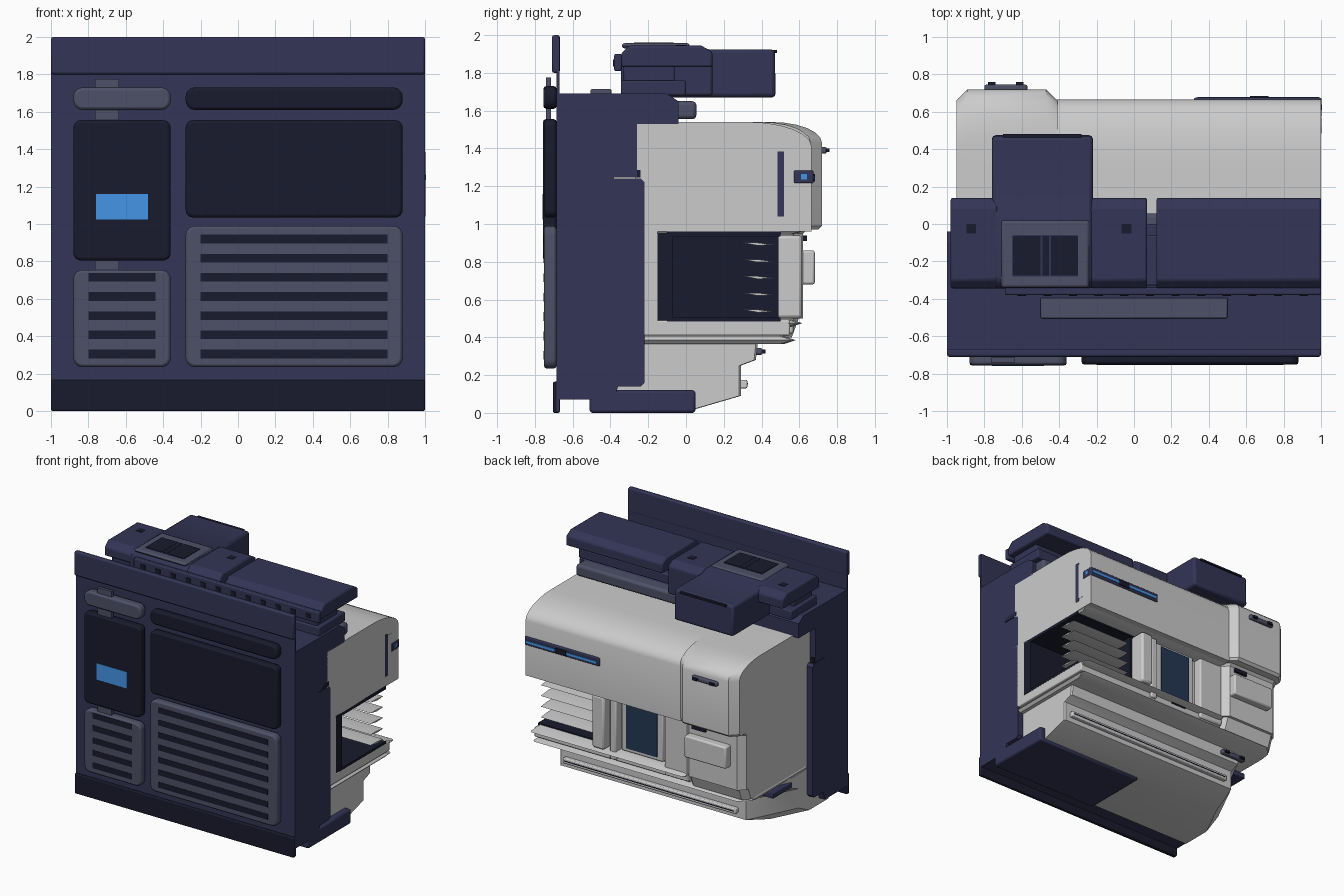
import bpy, bmesh, math


def material(name, rgb):
    m = bpy.data.materials.new(name)
    m.diffuse_color = (*rgb, 1)
    return m


NAVY = material("navy", (0.033, 0.035, 0.092))
DARK = material("dark", (0.010, 0.011, 0.026))
SLATE = material("slate", (0.076, 0.08, 0.135))
BLUE = material("blue", (0.06, 0.3, 0.8))
GLASS = material("glass", (0.018, 0.04, 0.09))


def finish(name, rings, mat=None, bevel=0.0, segs=2):
    """Skin a stack of equal rings, cap the ends and bevel the hard edges."""
    bm = bmesh.new()
    loops = [[bm.verts.new(p) for p in r] for r in rings]
    n = len(loops[0])
    for a, b in zip(loops, loops[1:]):
        for i in range(n):
            bm.faces.new((a[i], a[(i + 1) % n], b[(i + 1) % n], b[i]))
    bm.faces.new(loops[0][::-1])
    bm.faces.new(loops[-1])
    bmesh.ops.recalc_face_normals(bm, faces=bm.faces)
    me = bpy.data.meshes.new(name)
    bm.to_mesh(me)
    bm.free()
    ob = bpy.data.objects.new(name, me)
    bpy.context.collection.objects.link(ob)
    if mat:
        me.materials.append(mat)
    if bevel:
        mod = ob.modifiers.new("bevel", "BEVEL")
        mod.width, mod.segments = bevel, segs
        mod.limit_method, mod.angle_limit = "ANGLE", math.radians(40)
    bpy.context.view_layer.objects.active = ob
    ob.select_set(True)
    bpy.ops.object.shade_smooth_by_angle(angle=math.radians(30))
    ob.select_set(False)
    return ob


def box(name, x, y, z, mat=None, bevel=0.0, segs=2):
    rings = [[(x[0], y[0], h), (x[1], y[0], h), (x[1], y[1], h), (x[0], y[1], h)] for h in z]
    return finish(name, rings, mat, bevel, segs)


def prism_x(name, profile, x, mat=None, bevel=0.0):
    """Extrude a (y, z) profile along x."""
    return finish(name, [[(h, a, b) for a, b in profile] for h in x], mat, bevel)


def plan(x0, x1, y0, y1, cl=0.0001, cr=0.0001, k=1):
    """Floor plan with its two back corners cut; k stretches the left cut along y."""
    return [(x0, y0), (x1, y0), (x1, y1 - cr), (x1 - cr, y1), (x0 + cl, y1), (x0, y1 - cl * k)]


def loft_z(name, layers, mat=None, bevel=0.0):
    return finish(name, [[(px, py, z) for px, py in pts] for z, pts in layers], mat, bevel)


def panel(name, x, z, y, r, mat, bevel=0.015):
    """Rounded rectangle facing the front."""
    pts = []
    for cx, cz, a0 in ((x[1] - r, z[1] - r, 0), (x[0] + r, z[1] - r, 90),
                       (x[0] + r, z[0] + r, 180), (x[1] - r, z[0] + r, 270)):
        for k in range(6):
            a = math.radians(a0 + 18 * k)
            pts.append((cx + r * math.cos(a), cz + r * math.sin(a)))
    return finish(name, [[(px, h, pz) for px, pz in pts] for h in y], mat, bevel)


# Front wall with trims
box("front_wall", (-1, 1), (-0.685, -0.67), (0.01, 1.99), NAVY)
box("top_trim", (-1, 1), (-0.71, -0.668), (1.8, 2.0), NAVY, 0.012)
box("bottom_trim", (-1, 1), (-0.704, -0.668), (0, 0.165), DARK, 0.008)

# Front panels, handle and screen
LEFT, RIGHT = (-0.88, -0.36), (-0.28, 0.88)
box("strap", (-0.765, -0.635), (-0.74, -0.715), (0.75, 1.775), SLATE)
panel("handle_bar", LEFT, (1.61, 1.73), (-0.755, -0.685), 0.05, SLATE)
panel("control_panel", LEFT, (0.805, 1.555), (-0.757, -0.685), 0.04, DARK)
panel("upper_bar", RIGHT, (1.61, 1.73), (-0.75, -0.685), 0.05, DARK)
panel("display_panel", RIGHT, (1.035, 1.555), (-0.75, -0.685), 0.04, DARK)
box("screen", (-0.76, -0.48), (-0.76, -0.74), (1.025, 1.16), BLUE)
for side, xr, top, rows in (("left", LEFT, 0.755, 5), ("right", RIGHT, 0.99, 7)):
    panel(side + "_vent", xr, (0.235, top), (-0.752, -0.685), 0.05, SLATE)
    for i in range(rows):
        zc = 0.305 + 0.1025 * i
        box(f"{side}_vent_slot_{i}", (xr[0] + 0.08, xr[1] - 0.08), (-0.755, -0.74),
            (zc - 0.023, zc + 0.023), DARK)

# Navy cabinet
prism_x("cabinet", [(-0.68, 0.07), (-0.38, 0.07), (-0.36, 0.14), (-0.24, 0.14), (-0.22, 0.16),
                    (-0.22, 1.22), (-0.24, 1.24), (-0.38, 1.24), (-0.38, 1.25), (-0.26, 1.25),
                    (-0.26, 1.53), (-0.04, 1.53), (-0.04, 1.65), (-0.1, 1.69), (-0.68, 1.69)],
        (-1, 1), NAVY)
for s in (-1, 1):
    box("side_catch", (s * 0.985 - 0.015, s * 0.985 + 0.015), (-0.38, -0.24), (1.245, 1.285), DARK)
box("top_rail", (-0.5, 0.5), (-0.505, -0.395), (1.68, 1.715), SLATE, 0.008)
box("rear_pipe", (0.0, 0.97), (-0.06, 0.055), (1.555, 1.65), SLATE, 0.02)

# Foot slab and the left shelf under the lower lip
box("foot_slab", (0.0, 1.0), (-0.51, 0.05), (0, 0.12), NAVY, 0.015)
box("left_shelf", (-0.95, -0.78), (-0.25, 0.22), (0.29, 0.335), NAVY, 0.006)


# Roof units
def roof_unit(name, x, y1, z0):
    prism_x(name, [(-0.345, z0), (-0.345, 1.9), (-0.3, 1.945), (0.08, 1.945), (y1, 1.91), (y1, z0)],
            x, NAVY, 0.012)

roof_unit("roof_left", (-0.98, -0.73), 0.14, 1.83)
box("roof_left_base", (-0.96, -0.73), (-0.34, 0.0), (1.68, 1.76), NAVY, 0.01)
box("roof_left_layer", (-0.93, -0.73), (-0.32, -0.08), (1.75, 1.84), NAVY, 0.01)
roof_unit("roof_middle", (-0.23, 0.07), 0.14, 1.68)
roof_unit("roof_long", (0.12, 1.0), 0.14, 1.83)
box("roof_long_layer", (0.06, 0.95), (-0.33, -0.06), (1.74, 1.84), NAVY, 0.01)
box("roof_long_base", (0.05, 0.98), (-0.345, 0.0), (1.68, 1.76), NAVY, 0.01)
prism_x("roof_block", [(-0.345, 1.67), (-0.345, 1.9), (-0.3, 1.945), (0.06, 1.945), (0.12, 1.925),
                       (0.47, 1.925), (0.475, 1.67)], (-0.76, -0.22), NAVY, 0.02)
box("roof_block_seam", (-0.7, -0.28), (0.46, 0.482), (1.905, 1.92), DARK)
box("roof_frame", (-0.71, -0.24), (-0.34, 0.02), (1.93, 1.957), SLATE, 0.015)
box("roof_frame_inset", (-0.65, -0.3), (-0.28, -0.06), (1.94, 1.959), NAVY)
for x0, x1 in ((-0.65, -0.5), (-0.49, -0.455), (-0.445, -0.3)):
    box("roof_slat", (x0, x1), (-0.275, -0.065), (1.95, 1.962), DARK)
for xc in (-0.87, -0.04):
    box("roof_button", (xc - 0.026, xc + 0.026), (-0.052, 0.0), (1.94, 1.948), DARK)
box("roof_front_ledge", (-0.69, 1.0), (-0.38, -0.34), (1.81, 1.9), NAVY, 0.008)
for i in range(12):
    xc = -0.6 + 0.137 * i
    box(f"roof_front_dash_{i}", (xc - 0.022, xc + 0.022), (-0.386, -0.37), (1.835, 1.87), DARK)

# Upper grey housing with rounded back
arc = [math.radians(15 * k) for k in range(7)]
housing = prism_x("upper_housing", [(-0.27, 0.96), (-0.27, 1.54)] +
                  [(0.33 + 0.335 * math.sin(a), 1.41 + 0.13 * math.cos(a)) for a in arc] +
                  [(0.665, 0.96)], (-0.42, 1.0))
loft_z("corner_housing", [(0.97, plan(-0.95, -0.41, -0.27, 0.7, 0.06, 0.06)),
                          (0.99, plan(-0.95, -0.41, -0.27, 0.72, 0.06, 0.06))] +
       [(1.43 + 0.11 * math.sin(a), plan(-0.95, -0.41, -0.27, 0.45 + 0.27 * math.cos(a), 0.06, 0.06))
        for a in arc])


def grip(name, y, z):
    box(name, (-0.8, -0.57), (y - 0.02, y + 0.025), (z - 0.018, z + 0.018), SLATE, 0.01)
    for xc in (-0.76, -0.61):
        box(name + "_stud", (xc - 0.02, xc + 0.02), (y, y + 0.04), (z - 0.01, z + 0.01), DARK)

grip("upper_grip", 0.72, 1.39)
grip("lower_grip", 0.38, 0.325)

# Blue light strip and side frame
box("light_strip_housing", (0.32, 1.003), (0.57, 0.675), (1.215, 1.285), NAVY, 0.008)
box("light_strip", (0.34, 0.99), (0.61, 0.68), (1.235, 1.255), BLUE)
box("light_strip_end", (0.98, 1.005), (0.61, 0.64), (1.235, 1.265), BLUE)
box("light_strip_clip", (0.62, 0.72), (0.66, 0.684), (1.225, 1.265), DARK)
box("side_frame", (0.98, 1.003), (0.485, 0.52), (1.04, 1.385), NAVY)
box("side_frame_panel", (0.98, 1.002), (0.52, 0.57), (1.06, 1.37))

# Middle section: corner stack, window bay and column
box("middle_core", (-0.95, 0.42), (-0.23, 0.5), (0.4, 0.97))
loft_z("corner_middle", [(0.5, plan(-0.95, -0.41, -0.2, 0.62, 0.05, 0.05)),
                         (0.95, plan(-0.95, -0.41, -0.2, 0.62, 0.05, 0.05)),
                         (0.98, plan(-0.95, -0.41, -0.2, 0.65, 0.05, 0.05))])
loft_z("corner_lower", [(0.4, plan(-0.95, -0.41, -0.2, 0.56, 0.05, 0.05)),
                        (0.51, plan(-0.95, -0.41, -0.2, 0.6, 0.05, 0.05))])
box("corner_drawer", (-0.84, -0.46), (0.6, 0.682), (0.68, 0.86), None, 0.012)
box("corner_label", (-0.62, -0.5), (0.6, 0.64), (0.91, 0.94), DARK)
box("window_post_left", (-0.42, -0.2), (0.45, 0.57), (0.42, 0.97), None, 0.012)
box("window_post_right", (0.24, 0.3), (0.45, 0.57), (0.42, 0.97), None, 0.012)
box("column", (0.32, 0.43), (0.45, 0.615), (0.5, 0.94), None, 0.018)
box("window_frame", (-0.16, 0.22), (0.48, 0.53), (0.5, 0.96), None, 0.01)
box("window_glass", (-0.11, 0.17), (0.5, 0.538), (0.53, 0.93), GLASS)
box("window_sill", (-0.42, 1.0), (-0.23, 0.55), (0.41, 0.49), None, 0.008)
box("sill_label", (-0.06, 0.08), (0.53, 0.556), (0.445, 0.465), DARK)

# Open side bay with fins
box("bay_back", (0.4, 1.0), (-0.15, -0.07), (0.49, 0.95), DARK)
box("bay_wall", (0.41, 0.45), (-0.1, 0.49), (0.49, 0.95), DARK)
box("bay_floor", (0.41, 1.0), (-0.1, 0.5), (0.485, 0.505), DARK)
box("bay_ceiling", (0.41, 1.0), (-0.1, 0.5), (0.935, 0.965), DARK)
box("bay_rear_block", (0.4, 1.0), (-0.23, -0.15), (0.42, 0.97))
for i in range(5):
    zc = 0.54 + 0.0885 * i
    prism_x(f"fin_{i}", [(0.3, zc + 0.007), (0.38, zc - 0.008), (0.465, zc - 0.004), (0.38, zc + 0.007)],
            (0.43, 1.0))


# Flared lips
def lip(name, x0, z, y, c=0.08, k=1):
    loft_z(name, [(z - 0.02, plan(x0, 0.98, -0.23, y - 0.06, c, 0.02, k)),
                  (z, plan(x0 - 0.01, 1.0, -0.23, y, c, 0.02, k)),
                  (z + 0.02, plan(x0, 0.98, -0.23, y - 0.06, c, 0.02, k))])

lip("upper_lip", -0.4, 0.965, 0.63, 0.02)
lip("sill_lip", -0.4, 0.475, 0.615, 0.02)
lip("lower_lip", -0.94, 0.385, 0.58, 0.08)

# Belly below
loft_z("belly", [(z, plan(-0.95, 0.95, -0.5, y, c, 0.01, 2)) for z, y, c in (
    (0.02, 0.05, 0.15), (0.09, 0.29, 0.2), (0.25, 0.29, 0.2), (0.28, 0.37, 0.2), (0.37, 0.38, 0.2))])
box("belly_rail", (-0.68, 0.9), (0.28, 0.325), (0.13, 0.175), None, 0.008)
box("belly_rail_line", (-0.66, 0.88), (0.3, 0.328), (0.15, 0.157), DARK)
